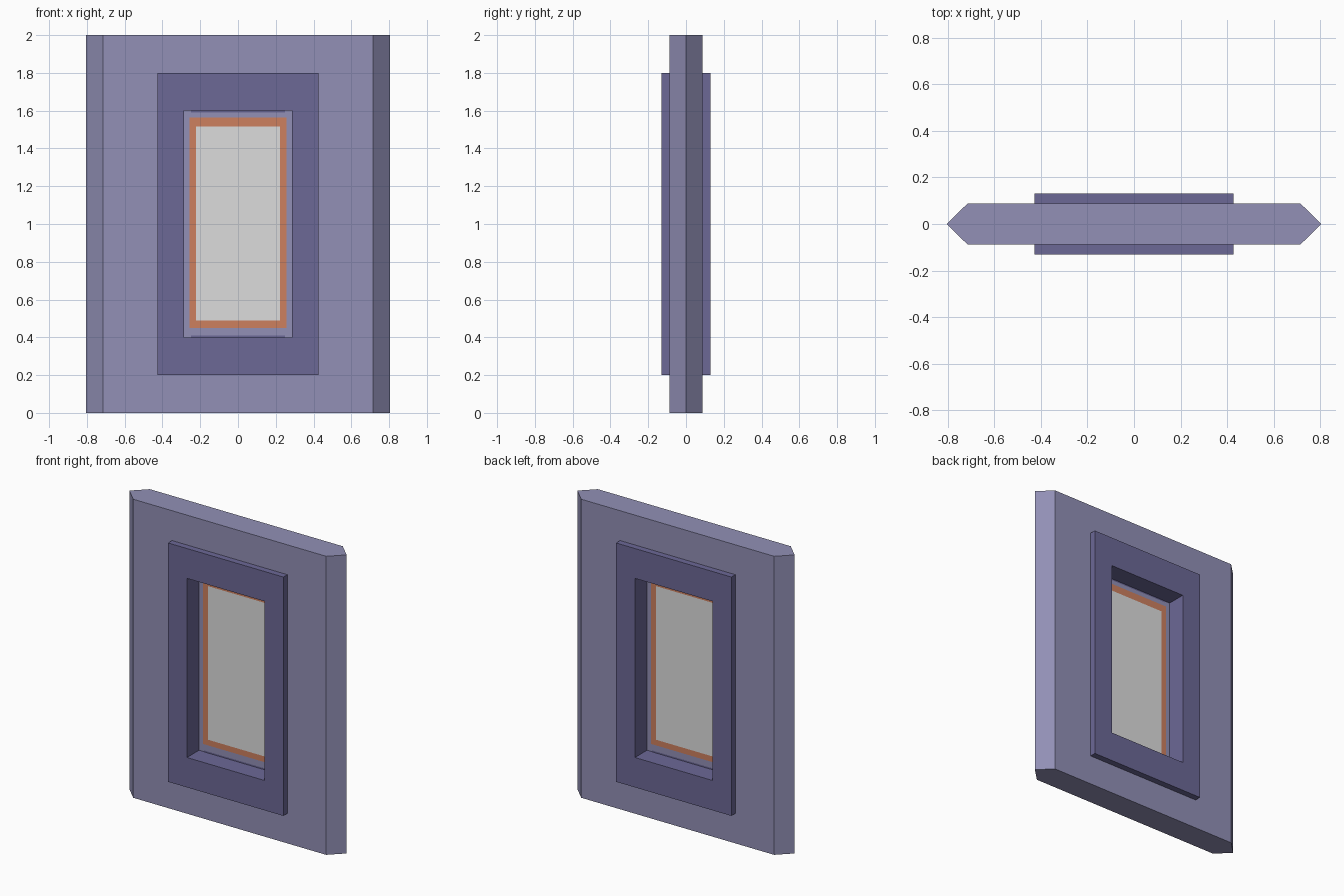
import bpy, bmesh

if "Cube" in bpy.data.objects:
    bpy.data.objects.remove(bpy.data.objects["Cube"])


def srgb(r, g, b):
    lin = [((c / 255 + 0.055) / 1.055) ** 2.4 for c in (r, g, b)]
    return (*lin, 1.0)


def material(name, rgb):
    m = bpy.data.materials.new(name)
    m.diffuse_color = srgb(*rgb)
    m.use_nodes = True
    m.node_tree.nodes["Principled BSDF"].inputs["Base Color"].default_value = m.diffuse_color
    return m


wall_lilac = material("wall_lilac", (146, 144, 182))
frame_purple = material("frame_purple", (108, 104, 150))
trim_orange = material("trim_orange", (205, 128, 95))
pane_grey = material("pane_grey", (220, 220, 220))


def rect_shell(name, loops, mats, fill=False):
    """Bridge rectangles (half width, z low, z high, y), then mirror front to back."""
    bm = bmesh.new()
    rings = []
    for hx, z0, z1, y in loops:
        rings.append([bm.verts.new(p) for p in
                      ((-hx, y, z0), (hx, y, z0), (hx, y, z1), (-hx, y, z1))])
    for k, (a, b) in enumerate(zip(rings, rings[1:])):
        for i in range(4):
            j = (i + 1) % 4
            f = bm.faces.new((a[i], a[j], b[j], b[i]))
            f.material_index = min(k, len(mats) - 1)
    if fill:
        bm.faces.new(rings[-1]).material_index = len(mats) - 1
    me = bpy.data.meshes.new(name)
    bm.to_mesh(me)
    bm.free()
    for m in mats:
        me.materials.append(m)
    ob = bpy.data.objects.new(name, me)
    bpy.context.collection.objects.link(ob)
    mod = ob.modifiers.new("front_to_back", 'MIRROR')
    mod.use_axis = (False, True, False)
    mod.merge_threshold = 0.0005
    return ob


# Wall slab with pointed side edges and a window opening
rect_shell("wall", [(0.805, 0, 2, 0), (0.715, 0, 2, -0.088),
                    (0.427, 0.2, 1.8, -0.088)], [wall_lilac])

# Raised window frame with a deep reveal
rect_shell("window_frame", [(0.427, 0.2, 1.8, -0.088), (0.427, 0.2, 1.8, -0.13),
                            (0.287, 0.4, 1.6, -0.13), (0.287, 0.4, 1.6, 0)],
           [frame_purple])

# Recessed pane: lilac border, orange trim, grey centre
rect_shell("window_pane", [(0.287, 0.4, 1.6, -0.002), (0.258, 0.45, 1.565, -0.002),
                           (0.222, 0.488, 1.517, -0.002)],
           [wall_lilac, trim_orange, pane_grey], fill=True)

# Thin dark lines at the top and bottom of the pane
for label, z in (("lower", 0.4), ("upper", 1.59)):
    rect_shell(label + "_pane_line", [(0.25, z, z + 0.01, -0.004)],
               [frame_purple], fill=True)
